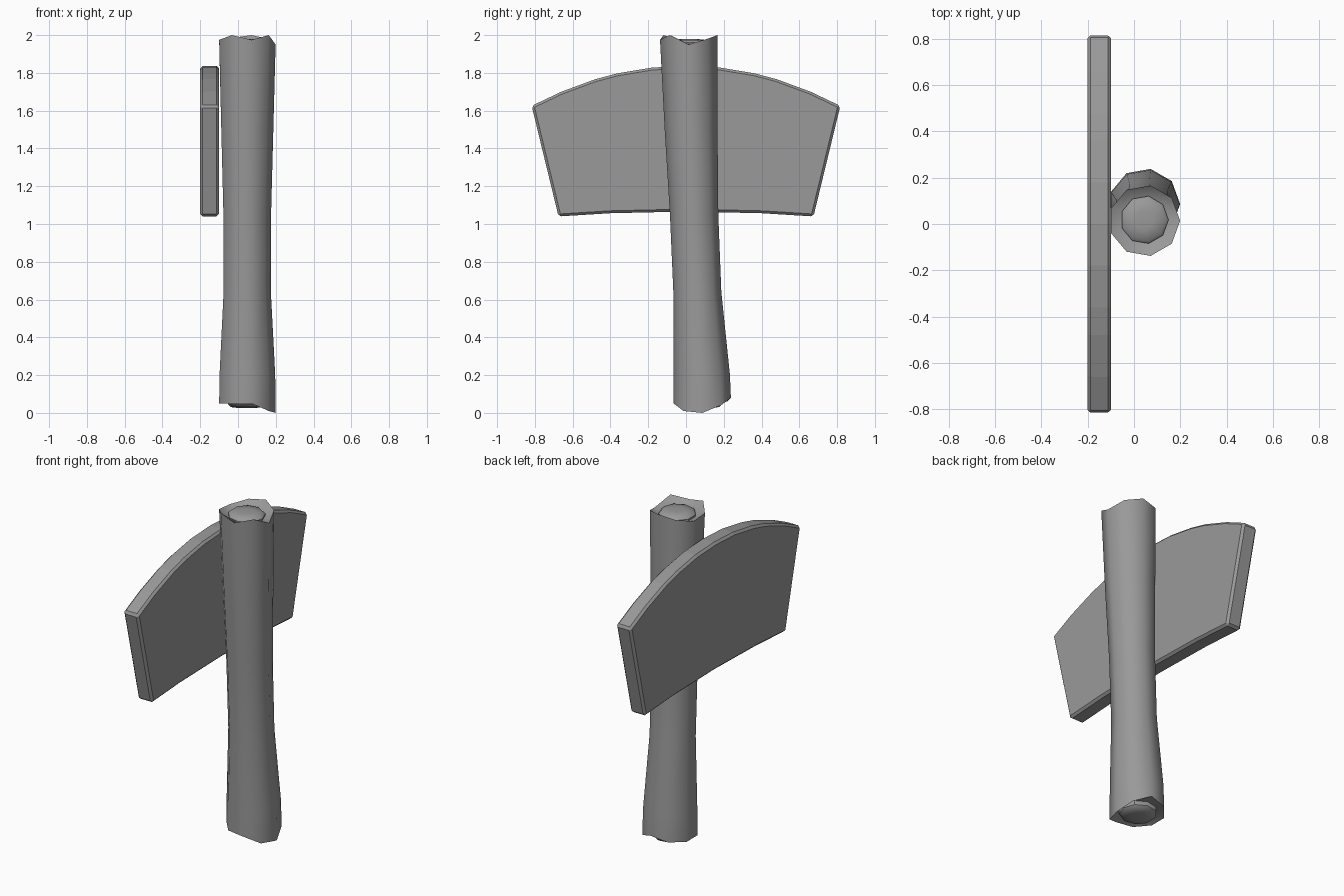
import bpy, bmesh
from math import cos, sin, radians, sqrt

if "Cube" in bpy.data.objects:
    bpy.data.objects.remove(bpy.data.objects["Cube"])

SIDES = 9

# Dark grey shared by every part
dark = bpy.data.materials.new("dark_grey")
dark.diffuse_color = (0.32, 0.32, 0.32, 1)
dark.use_nodes = True
dark.node_tree.nodes["Principled BSDF"].inputs["Base Color"].default_value = dark.diffuse_color


def new_object(name, bm):
    bmesh.ops.recalc_face_normals(bm, faces=bm.faces)
    mesh = bpy.data.meshes.new(name)
    bm.to_mesh(mesh)
    bm.free()
    mesh.materials.append(dark)
    ob = bpy.data.objects.new(name, mesh)
    bpy.context.collection.objects.link(ob)
    return ob


def smooth(ob, angle):
    bpy.ops.object.select_all(action='DESELECT')
    ob.select_set(True)
    bpy.context.view_layer.objects.active = ob
    bpy.ops.object.shade_smooth_by_angle(angle=radians(angle))


def loft(name, rings):
    """Nine-sided tube through rings of (centre x, centre y, radius, z or list of z)."""
    bm = bmesh.new()
    loops = []
    for cx, cy, r, z in rings:
        zs = z if isinstance(z, list) else [z] * SIDES
        loops.append([bm.verts.new((cx + r * cos(radians(40 * i)),
                                    cy + r * sin(radians(40 * i)), zs[i]))
                      for i in range(SIDES)])
    for a, b in zip(loops, loops[1:]):
        for i in range(SIDES):
            j = (i + 1) % SIDES
            bm.faces.new((a[i], a[j], b[j], b[i]))
    bm.faces.new(loops[0])
    bm.faces.new(loops[-1])
    return new_object(name, bm)


# Handle: waisted, leaning bark with jagged, hollowed ends
bottom_rim = [0.0, 0.04, 0.08, 0.06, 0.05, 0.05, 0.05, 0.05, 0.01]
top_rim = [1.95, 1.98, 2.0, 1.985, 1.965, 1.975, 2.0, 1.975, 2.0]
handle = loft("handle_bark", [
    (0.045, 0.087, 0.105, 0.07),
    (0.045, 0.086, 0.154, bottom_rim),
    (0.045, 0.083, 0.152, 0.2),
    (0.045, 0.06, 0.129, 0.64),
    (0.045, 0.043, 0.13, 1.05),
    (0.045, 0.027, 0.142, 1.5),
    (0.045, 0.014, 0.154, top_rim),
    (0.045, 0.018, 0.105, 1.95),
])
smooth(handle, 45)

# Wood core: slightly domed discs showing at both ends
for name, cy, z, d in (("core_top", 0.018, 1.96, 1), ("core_bottom", 0.088, 0.045, -1)):
    core = loft(name, [(0.045, cy, 0.104, z - 0.06 * d),
                       (0.045, cy, 0.104, z),
                       (0.045, cy, 0.09, z + 0.014 * d),
                       (0.045, cy, 0.04, z + 0.02 * d)])
    smooth(core, 40)

# Blade: flat fan-shaped plate with an arched upper edge
R = 1.65
arch = [(y, 1.838 - R + sqrt(R * R - min(y, 0.81) ** 2))
        for y in (0.817, 0.66, 0.48, 0.36, 0.18)]
half = [(0.675, 1.04), (0.4, 1.057)]
right = half[::-1] + arch
outline = [(0, 1.066)] + right + [(0, 1.837)] + [(-y, z) for y, z in reversed(right)]
bm = bmesh.new()
face = bm.faces.new([bm.verts.new((-0.2, y, z)) for y, z in outline])
ext = bmesh.ops.extrude_face_region(bm, geom=[face])
bmesh.ops.translate(bm, vec=(0.1, 0, 0),
                    verts=[v for v in ext["geom"] if isinstance(v, bmesh.types.BMVert)])
blade = new_object("blade_plate", bm)
bev = blade.modifiers.new("edge_bevel", 'BEVEL')
bev.width = 0.013
bev.segments = 1
bev.limit_method = 'ANGLE'
bev.angle_limit = radians(40)
